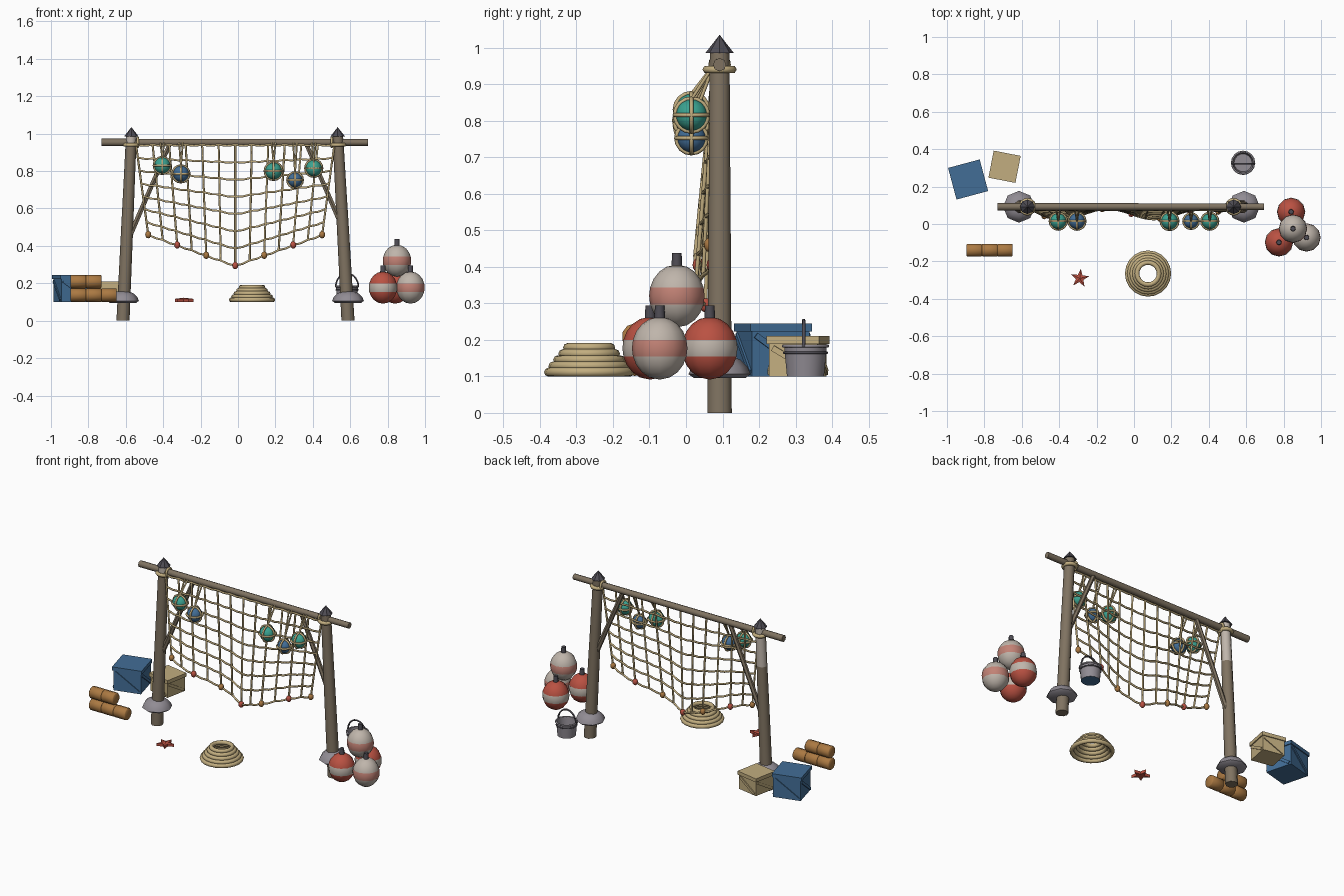
import bpy, bmesh, math
from mathutils import Vector, Matrix

if "Cube" in bpy.data.objects:
    bpy.data.objects.remove(bpy.data.objects["Cube"])


def mat(name, srgb):
    m = bpy.data.materials.new(name)
    m.diffuse_color = [((c + 0.055) / 1.055) ** 2.4 for c in srgb] + [1]
    m.use_nodes = True
    m.node_tree.nodes["Principled BSDF"].inputs["Base Color"].default_value = m.diffuse_color
    return m


WOOD = mat("weathered wood", (0.50, 0.45, 0.38))
ROPE = mat("rope tan", (0.76, 0.68, 0.50))
DARK = mat("dark metal", (0.31, 0.30, 0.33))
STONE = mat("grey stone", (0.57, 0.55, 0.58))
RED = mat("faded red", (0.73, 0.32, 0.26))
SALMON = mat("salmon band", (0.76, 0.51, 0.46))
WHITE = mat("off white", (0.75, 0.71, 0.67))
CORK = mat("cork orange", (0.67, 0.475, 0.26))
TEAL = mat("teal glass", (0.23, 0.64, 0.57))
BLUE = mat("sea blue", (0.26, 0.43, 0.59))


def finish(name, bm, mats, rule=None, smooth=55, matrix=None):
    if matrix:
        bm.transform(matrix)
    bmesh.ops.recalc_face_normals(bm, faces=bm.faces)
    bm.normal_update()
    if rule:
        for f in bm.faces:
            f.material_index = rule(f.calc_center_median(), f.normal)
    me = bpy.data.meshes.new(name)
    bm.to_mesh(me)
    bm.free()
    for m in mats:
        me.materials.append(m)
    ob = bpy.data.objects.new(name, me)
    bpy.context.collection.objects.link(ob)
    if smooth:
        bpy.context.view_layer.objects.active = ob
        ob.select_set(True)
        bpy.ops.object.shade_smooth_by_angle(angle=math.radians(smooth))
        ob.select_set(False)
    return ob


def lathe(name, profile, segs, loc, mats, closed=False, rot=None, **kw):
    """Spin a (radius, z) profile around the z axis."""
    bm = bmesh.new()
    rings = [[bm.verts.new((r * math.cos(a), r * math.sin(a), z)) for r, z in profile]
             for a in (2 * math.pi * i / segs for i in range(segs))]
    n = len(profile)
    for i in range(segs):
        a, b = rings[i], rings[(i + 1) % segs]
        for j in range(n if closed else n - 1):
            k = (j + 1) % n
            bm.faces.new((a[j], b[j], b[k], a[k]))
    bmesh.ops.remove_doubles(bm, verts=bm.verts, dist=1e-5)
    m = Matrix.Translation(loc) @ (rot.to_4x4() if rot else Matrix())
    return finish(name, bm, mats, matrix=m, **kw)


def ring(name, R, r, loc, m, rot=None, segs=16, sides=6):
    prof = [(R + r * math.cos(2 * math.pi * i / sides), r * math.sin(2 * math.pi * i / sides))
            for i in range(sides)]
    return lathe(name, prof, segs, loc, [m], closed=True, rot=rot, smooth=80)


def rod(name, p, q, r1, r2, m, sides=8):
    p, q = Vector(p), Vector(q)
    d = q - p
    return lathe(name, [(0, 0), (r1, 0), (r2, d.length), (0, d.length)], sides, p, [m],
                 rot=d.to_track_quat('Z', 'Y').to_matrix())


def ball(r, rz, n):
    return [(r * math.sin(math.pi * i / n), -rz * math.cos(math.pi * i / n)) for i in range(n + 1)]


def ropes(name, lines, r, m):
    cu = bpy.data.curves.new(name, 'CURVE')
    cu.dimensions = '3D'
    cu.bevel_depth, cu.bevel_resolution = r, 1
    for pts in lines:
        sp = cu.splines.new('POLY')
        sp.points.add(len(pts) - 1)
        for s, p in zip(sp.points, pts):
            s.co = (*p, 1)
    cu.materials.append(m)
    ob = bpy.data.objects.new(name, cu)
    bpy.context.collection.objects.link(ob)
    bpy.context.view_layer.objects.active = ob
    ob.select_set(True)
    bpy.ops.object.convert(target='MESH')
    bpy.ops.object.shade_smooth_by_angle(angle=math.radians(80))
    bpy.context.object.select_set(False)


# Leaning posts with caps, lashings, braces and foot stones
Y = 0.092
for side, x0, x1 in (("left", -0.615, -0.57), ("right", 0.588, 0.533)):
    lean = Matrix.Identity(3)
    lean[0][2] = x1 - x0
    bleached = lambda c, n: int(c.z > 0.93 or (c.z > 0.75 and n.y > 0.2))
    lathe(side + "_post", [(0, 0), (0.035, 0), (0.032, 0.5), (0.03, 0.75), (0.029, 0.93), (0.028, 0.99), (0, 0.99)],
          10, (x0, Y, 0), [WOOD, WHITE], rot=lean, rule=bleached if side == "left" else None)
    lathe(side + "_post_cap", [(0, 0), (0.039, 0), (0, 0.05)], 8, (x1, Y, 0.985), [DARK], smooth=0)
    ring(side + "_lashing", 0.036, 0.011, (x1, Y, 0.94), ROPE)
    ring(side + "_beam_lashing", 0.024, 0.007, (x1 * 0.94, Y, 0.953), ROPE,
         rot=Matrix.Rotation(math.pi / 2, 3, 'Y'))
    s = math.copysign(1, x0)
    rod(side + "_brace", (s * 0.575, Y, 0.46), (s * 0.365, Y, 0.945), 0.015, 0.013, WOOD, 6)
    lathe(side + "_foot_stone", [(0, 0.095), (0.07, 0.095), (0.085, 0.106), (0.077, 0.125), (0.058, 0.145),
                                 (0.033, 0.156), (0, 0.158)], 8, (x0, Y, 0), [STONE], smooth=65)
rod("crossbeam", (-0.73, Y, 0.953), (0.695, Y, 0.953), 0.02, 0.018, WOOD)


# Hanging net: u runs across, t runs down
def net(u, t):
    top, low = -0.015 + 0.53 * u, -0.015 + 0.465 * u
    drop = 0.645 - 0.165 * abs(u)
    y = 0.075 - t * (0.022 + 0.028 * math.cos(4 * math.pi * (low + 0.39)))
    return Vector((top + (low - top) * t, y, 0.94 - drop * t))


COLS, ROWS = 12, 7
lines = [[net(-1 + 2 * i / COLS, j / ROWS) for j in range(ROWS + 1)] for i in range(COLS + 1)]
for j in range(ROWS + 1):
    lines.append([net(-1 + i / COLS, j / ROWS) - Vector((0, 0, 0.005 * (i % 2)))
                  for i in range(2 * COLS + 1)])
ropes("net", lines, 0.0058, ROPE)
for i in range(7):
    lathe("net_weight", ball(0.016, 0.02, 6), 8, net(-1 + i / 3, 1), [(CORK, RED)[i % 2]])

# Glass floats in rope cages
for x, z, r, m in ((-0.405, 0.83, 0.043, TEAL), (-0.305, 0.785, 0.043, BLUE), (0.19, 0.80, 0.045, TEAL),
                   (0.305, 0.752, 0.039, BLUE), (0.405, 0.815, 0.043, TEAL)):
    c = Vector((x, 0.015, z))
    lathe("glass_float", ball(r, r, 10), 14, c, [m])
    for axis in ('X', 'Y', 'Z'):
        ring("float_cage", r + 0.0025, 0.006, c, ROPE, rot=Matrix.Rotation(math.pi / 2, 3, axis))
    ropes("float_hanger", [[c + Vector((0, 0, r)), (x + d, 0.075, 0.95)] for d in (-0.01, 0.01)], 0.005, ROPE)

# Coiled rope
for i, R in enumerate((0.111, 0.099, 0.086, 0.072, 0.059)):
    ring("rope_coil", R, 0.0125, (0.075, -0.265, 0.1115 + i * 0.0168), ROPE, segs=20, sides=8)

# Starfish
bm = bmesh.new()
rim = []
for i in range(10):
    a, r = math.pi * i / 5 + 0.2, (0.052, 0.021)[i % 2]
    rim.append((r * math.cos(a), r * math.sin(a)))
low = [bm.verts.new((x, y, 0.1)) for x, y in rim]
mid = [bm.verts.new((x, y, 0.117)) for x, y in rim]
peak = bm.verts.new((0, 0, 0.123))
bm.faces.new(low)
for i in range(10):
    k = (i + 1) % 10
    bm.faces.new((low[i], low[k], mid[k], mid[i]))
    bm.faces.new((mid[i], mid[k], peak))
finish("starfish", bm, [RED], smooth=0, matrix=Matrix.Translation((-0.29, -0.29, 0)))

# Stacked cork floats
for row, n in ((0, 3), (1, 2)):
    for i in range(n):
        L = 0.082
        lathe("cork_float", [(0, 0), (0.032, 0), (0.036, 0.004), (0.036, L - 0.004), (0.032, L), (0, L)], 10,
              (-0.895 + i * L, -0.14, 0.137 + row * 0.072), [CORK], rot=Matrix.Rotation(math.pi / 2, 3, 'Y'))


# Crates with lids and diagonal boards
def box(name, size, m, matrix):
    bm = bmesh.new()
    bmesh.ops.create_cube(bm, size=1, matrix=Matrix.Diagonal((*size, 1)))
    finish(name, bm, [m], smooth=0, matrix=matrix)


for x, y, w, h, deg, m in ((-0.887, 0.238, 0.175, 0.145, 15, BLUE), (-0.692, 0.306, 0.147, 0.11, -11, ROPE)):
    base = Matrix.Translation((x, y, 0.1)) @ Matrix.Rotation(math.radians(deg), 4, 'Z')
    b, lid = w - 0.012, 0.022
    bh = h - lid
    box("crate_body", (b, b, bh), m, base @ Matrix.Translation((0, 0, bh / 2)))
    box("crate_lid", (w, w, lid), m, base @ Matrix.Translation((0, 0, h - lid / 2)))
    for k in range(4):
        face = base @ Matrix.Rotation(k * math.pi / 2, 4, 'Z') @ Matrix.Translation((0, -b / 2, bh / 2))
        tilt = Matrix.Rotation(math.atan2(bh - 0.02, b - 0.02), 4, 'Y')
        box("crate_diagonal", (math.hypot(b, bh) - 0.03, 0.012, 0.016), m, face @ tilt)

# Bucket with rim and arched handle
bx, by = 0.583, 0.327
lathe("bucket", [(0, 0.1), (0.052, 0.1), (0.06, 0.185), (0.055, 0.185), (0.048, 0.112), (0, 0.112)], 14,
      (bx, by, 0), [STONE, BLUE], rule=lambda c, n: int(n.z < -0.9))
ring("bucket_rim", 0.06, 0.005, (bx, by, 0.183), STONE)
ring("bucket_band", 0.058, 0.004, (bx, by, 0.165), DARK)
ropes("bucket_handle", [[(bx + 0.061 * math.cos(math.pi * i / 10), by - 0.005,
                          0.18 + 0.073 * math.sin(math.pi * i / 10)) for i in range(11)]], 0.005, DARK)

# Banded buoys piled in a heap
for x, y, z, mats in ((0.84, 0.065, 0.177, (RED, WHITE)), (0.775, -0.098, 0.177, (RED, WHITE)),
                      (0.922, -0.072, 0.177, (WHITE, SALMON)), (0.85, -0.025, 0.32, (WHITE, SALMON))):
    rz = 0.086
    prof = [(0.076 * math.sqrt(max(0, 1 - (h / rz) ** 2)), h)
            for h in (-rz, -0.08, -0.066, -0.046, -0.023, 0, 0.023, 0.046, 0.066, 0.08, rz)]
    lathe("buoy", prof, 12, (x, y, z), mats, rule=lambda c, n, z=z: int(abs(c.z - z) < 0.024))
    rod("buoy_stem", (x, y, z + 0.078), (x, y, z + 0.117), 0.015, 0.013, DARK)
